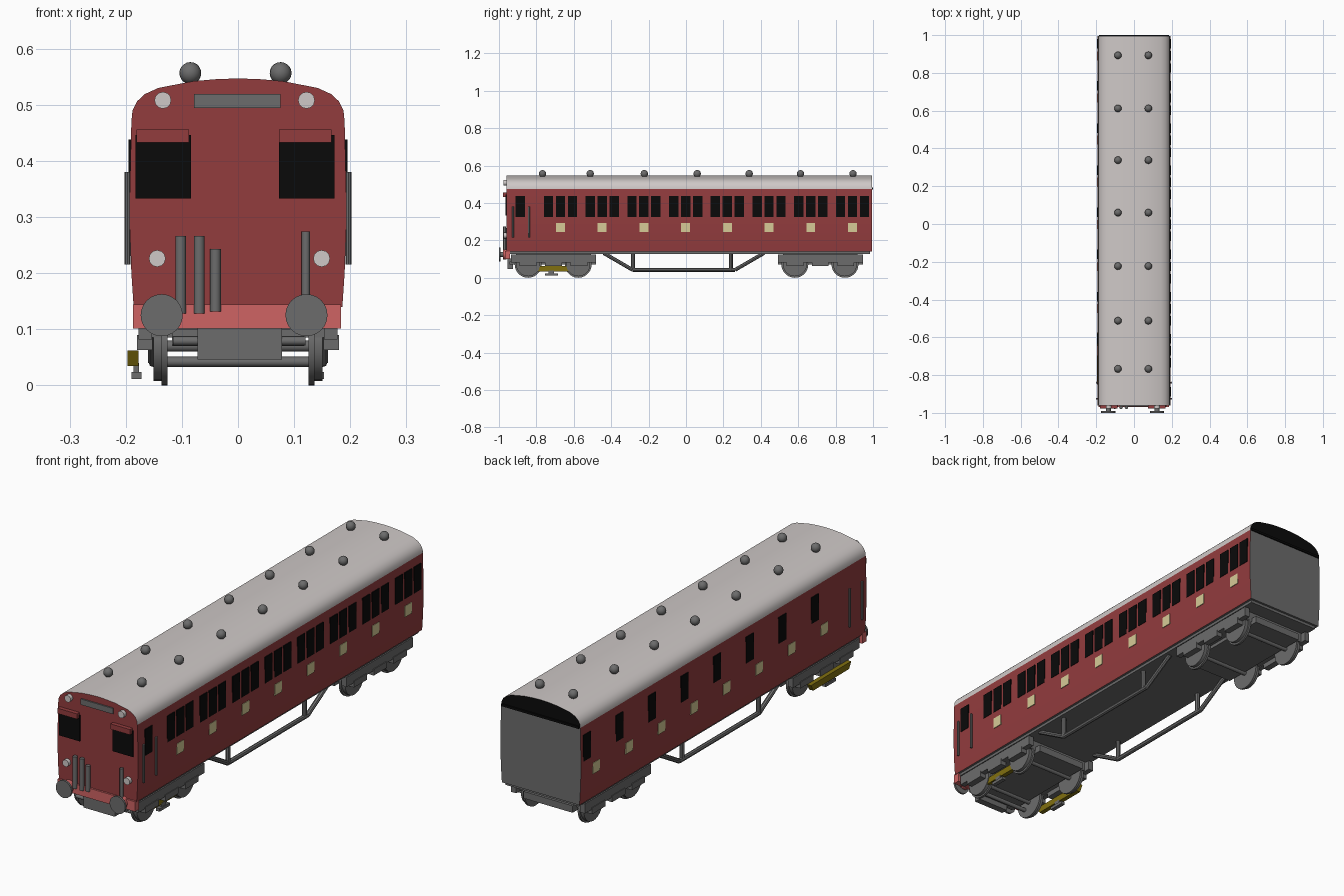
import bpy, bmesh, math
from mathutils import Matrix, Vector

if "Cube" in bpy.data.objects:
    bpy.data.objects.remove(bpy.data.objects["Cube"])


def material(name, r, g, b):
    m = bpy.data.materials.new(name)
    m.diffuse_color = (r, g, b, 1)
    m.use_nodes = True
    m.node_tree.nodes["Principled BSDF"].inputs["Base Color"].default_value = m.diffuse_color
    return m


RED = material("carriage red", 0.29, 0.045, 0.048)
BEAM = material("light red", 0.62, 0.125, 0.125)
GREY = material("dark grey", 0.15, 0.15, 0.15)
ROOF = material("roof pale grey", 0.62, 0.58, 0.57)
BLACK = material("black", 0.003, 0.003, 0.003)
CREAM = material("cream", 0.68, 0.6, 0.31)
YELLOW = material("mustard", 0.22, 0.16, 0.005)


def finish(name, bm, *mats, smooth=None):
    me = bpy.data.meshes.new(name)
    bmesh.ops.recalc_face_normals(bm, faces=bm.faces)
    bm.to_mesh(me)
    bm.free()
    ob = bpy.data.objects.new(name, me)
    bpy.context.collection.objects.link(ob)
    for m in mats:
        me.materials.append(m)
    if smooth:
        bpy.ops.object.select_all(action='DESELECT')
        ob.select_set(True)
        bpy.context.view_layer.objects.active = ob
        bpy.ops.object.shade_smooth_by_angle(angle=math.radians(smooth))
    return ob


def boxes(name, mat, specs):
    """Each spec is x0, x1, y0, y1, z0, z1."""
    bm = bmesh.new()
    for x0, x1, y0, y1, z0, z1 in specs:
        mx = Matrix.Translation(((x0 + x1) / 2, (y0 + y1) / 2, (z0 + z1) / 2)) \
            @ Matrix.Diagonal((x1 - x0, y1 - y0, z1 - z0, 1))
        bmesh.ops.create_cube(bm, size=1, matrix=mx)
    return finish(name, bm, mat)


def rods(name, mat, specs, n=16):
    """Each spec is start, end, radius."""
    bm = bmesh.new()
    for a, b, r in specs:
        a, b = Vector(a), Vector(b)
        d = b - a
        mx = Matrix.Translation((a + b) / 2) @ d.to_track_quat('Z', 'Y').to_matrix().to_4x4()
        bmesh.ops.create_cone(bm, cap_ends=True, segments=n, radius1=r, radius2=r,
                              depth=d.length, matrix=mx)
    return finish(name, bm, mat, smooth=40)


# Body shell: one cross-section, red sides, pale roof, grey and black rear end
FRONT, REAR, EAVES = -0.96, 0.995, 0.475
half = [(0.186, 0.14), (0.190, 0.20), (0.193, 0.28), (0.193, 0.34), (0.190, 0.47), (0.188, 0.49),
        (0.180, 0.506), (0.166, 0.519), (0.142, 0.530), (0.08, 0.542), (0.04, 0.5455), (0, 0.547)]
profile = half + [(-x, z) for x, z in reversed(half[:-1])]
bm = bmesh.new()
face = bm.faces.new([bm.verts.new((x, FRONT, z)) for x, z in profile])
ext = bmesh.ops.extrude_face_region(bm, geom=[face])
bmesh.ops.translate(bm, vec=(0, REAR - FRONT, 0),
                    verts=[v for v in ext["geom"] if isinstance(v, bmesh.types.BMVert)])
bmesh.ops.bisect_plane(bm, geom=bm.verts[:] + bm.edges[:] + bm.faces[:],
                       plane_co=(0, 0, EAVES), plane_no=(0, 0, 1))
bmesh.ops.recalc_face_normals(bm, faces=bm.faces)
for f in bm.faces:
    high = f.calc_center_median().z > EAVES
    if f.normal.y < -0.9:
        f.material_index = 0
    elif f.normal.y > 0.9:
        f.material_index = 3 if high else 2
    elif f.normal.z < -0.9:
        f.material_index = 2
    else:
        f.material_index = 1 if high else 0
finish("body_shell", bm, RED, ROOF, GREY, BLACK, smooth=30)

# Side windows and door panels: eight bays
bays = [-0.671 + 0.223 * i for i in range(8)]
R0, R1 = 0.1885, 0.1948
wins = [(R0, R1, -0.912, -0.862, 0.325, 0.438)]
for c in bays:
    for d in (-0.064, 0, 0.064):
        wins.append((R0, R1, c + d - 0.025, c + d + 0.025, 0.325, 0.438))
    wins.append((-R1, -R0, c + 0.039, c + 0.089, 0.325, 0.438))
boxes("side_windows", BLACK, wins)
boxes("door_panels", CREAM, [(s * 0.192 - 0.003, s * 0.192 + 0.003, c - 0.024, c + 0.024, 0.246, 0.294)
                             for s in (-1, 1) for c in bays])
rods("cab_handrails", GREY, [((s * 0.197, y, 0.215), (s * 0.197, y, 0.38), 0.005)
                             for s in (-1, 1) for y in (-0.925, -0.84)], 8)

# Cab front: windows, hoods, board, lamps and pipes
boxes("cab_windows", BLACK, [(x, x + 0.099, -0.965, -0.957, 0.333, 0.446) for x in (-0.183, 0.073)])
boxes("window_hoods", RED, [(x, x + 0.094, -0.978, -0.957, 0.433, 0.456) for x in (-0.181, 0.073)])
boxes("route_board", GREY, [(-0.078, 0.076, -0.966, -0.957, 0.494, 0.519)])
rods("front_lamps", ROOF, [((x, -0.955, z), (x, -0.976, z), 0.015) for x, z in
                           ((-0.134, 0.508), (0.122, 0.508), (-0.144, 0.226), (0.149, 0.226))], 12)
rods("front_pipes", GREY, [((x, -0.97, z0), (x, -0.97, z1), r) for x, z0, z1, r in
                           ((-0.102, 0.128, 0.266, 0.0095), (-0.069, 0.128, 0.266, 0.0095),
                            (-0.040, 0.132, 0.243, 0.0095), (0.121, 0.13, 0.274, 0.0075))], 12)

# Buffer beam and buffers
boxes("buffer_beam", BEAM, [(-0.187, 0.184, -0.968, -0.94, 0.101, 0.144)])
rods("buffer_housings", BEAM, [((x, -0.96, 0.125), (x, -0.978, 0.125), 0.026) for x in (-0.136, 0.122)])
rods("buffer_shanks", GREY, [((x, -0.97, 0.125), (x, -0.995, 0.125), 0.013) for x in (-0.136, 0.122)])
rods("buffer_heads", GREY, [((x, -0.991, 0.125), (x, -1.0, 0.125), 0.0375) for x in (-0.136, 0.122)], 24)

# Roof vents
bm = bmesh.new()
for y in (-0.767, -0.512, -0.223, 0.06, 0.338, 0.612, 0.893):
    for x in (-0.085, 0.076):
        bmesh.ops.create_uvsphere(bm, u_segments=16, v_segments=10, radius=0.0195,
                                  matrix=Matrix.Translation((x, y, 0.5565)))
finish("roof_vents", bm, GREY, smooth=40)

# Underframe and truss rods
boxes("underframe", GREY, [(-0.176, 0.176, -0.945, 0.985, 0.128, 0.143)])
truss = [(-0.44, 0.132), (-0.285, 0.042), (0.262, 0.042), (0.417, 0.132)]
specs = []
for x in (-0.15, 0.15):
    pts = [(x, y, z) for y, z in truss]
    specs += [(a, b, 0.010) for a, b in zip(pts, pts[1:])]
    specs += [((x, y, 0.04), (x, y, 0.135), 0.010) for y in (-0.283, 0.24)]
rods("truss_rods", GREY, specs, 8)

# Bogies: frame, axle boxes, wheels and axles
for tag, c in (("front", -0.708), ("rear", 0.718)):
    frame = [(-0.118, 0.118, c - 0.227, c + 0.227, 0.07, 0.10)]
    for s in (-1, 1):
        frame.append((s * 0.165 - 0.012, s * 0.165 + 0.012, c - 0.227, c + 0.227, 0.082, 0.124))
        for d in (-0.136, 0, 0.136):
            frame.append((s * 0.166 - 0.014, s * 0.166 + 0.014, c + d - 0.045, c + d + 0.045, 0.063, 0.09))
    frame.append((-0.155, 0.155, c - 0.2, c + 0.2, 0.085, 0.13))
    boxes(tag + "_bogie_frame", GREY, frame)
    parts = []
    for y in (c - 0.136, c + 0.132):
        parts.append(((-0.14, y, 0.07), (0.14, y, 0.07), 0.010))
        for s in (-1, 1):
            parts.append(((s * 0.126, y, 0.072), (s * 0.136, y, 0.072), 0.072))
            parts.append(((s * 0.13, y, 0.072), (s * 0.151, y, 0.072), 0.064))
    rods(tag + "_wheels", GREY, parts, 28)

# Front bogie fittings: coupling block, cross pipes
boxes("coupling_block", GREY, [(-0.072, 0.078, -0.955, -0.925, 0.046, 0.102)])
rods("cross_pipes", GREY, [((-0.116, -0.94, 0.079), (0.12, -0.94, 0.079), 0.008),
                           ((-0.13, -0.87, 0.042), (0.13, -0.87, 0.042), 0.009)], 10)

# Collector shoe beams and shoes
bm = bmesh.new()
for x in (-0.187, 0.183 - 0.045):
    side = [(-0.85, 0.062), (-0.575, 0.062), (-0.59, 0.034), (-0.835, 0.034)]
    a = [bm.verts.new((x - 0.010, y, z)) for y, z in side]
    b = [bm.verts.new((x + 0.010, y, z)) for y, z in side]
    bm.faces.new(a)
    bm.faces.new(b)
    for i in range(4):
        j = (i + 1) % 4
        bm.faces.new((a[i], a[j], b[j], b[i]))
finish("shoe_beams", bm, YELLOW)
shoes = []
for x in (-0.181, 0.144):
    shoes += [(x - 0.009, x + 0.009, -0.755, -0.685, 0.011, 0.024),
              (x - 0.005, x + 0.005, -0.735, -0.705, 0.02, 0.04)]
boxes("collector_shoes", GREY, shoes)
# Rear roof rim
boxes("rear_rim", BLACK, [(-0.186, 0.186, 0.99, 1.0, 0.472, 0.482)])
